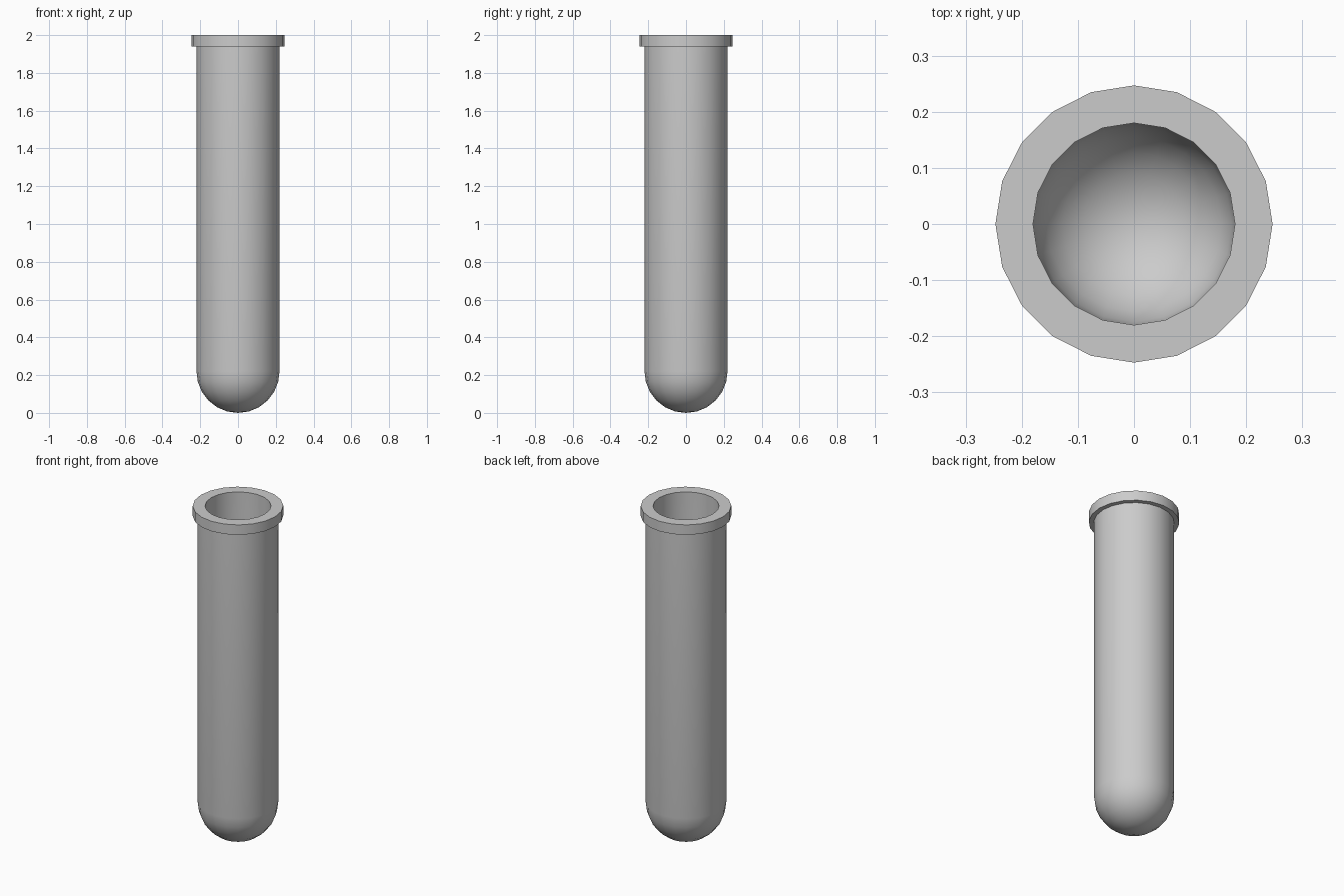
import bpy, bmesh, math

if "Cube" in bpy.data.objects:
    bpy.data.objects.remove(bpy.data.objects["Cube"])

SIDES = 20
R_OUT, R_IN, R_LIP = 0.22, 0.18, 0.247
TOP, LIP_BOTTOM, CENTRE_Z = 2.0, 1.94, 0.22
ARC_STEPS = 6


def bowl(radius):
    """Quarter-circle profile from the bottom pole up to the straight wall."""
    pts = []
    for i in range(ARC_STEPS + 1):
        a = math.pi / 2 * i / ARC_STEPS
        pts.append((radius * math.sin(a), CENTRE_Z - radius * math.cos(a)))
    return pts


def lathe(name, profile):
    """Revolve an (r, z) profile around the z axis."""
    bm = bmesh.new()
    verts = [bm.verts.new((r, 0, z)) for r, z in profile]
    edges = [bm.edges.new(pair) for pair in zip(verts, verts[1:])]
    bmesh.ops.spin(bm, geom=verts + edges, cent=(0, 0, 0), axis=(0, 0, 1),
                   angle=math.tau, steps=SIDES, use_duplicate=False)
    bmesh.ops.remove_doubles(bm, verts=bm.verts[:], dist=1e-4)
    bmesh.ops.recalc_face_normals(bm, faces=bm.faces[:])
    mesh = bpy.data.meshes.new(name)
    bm.to_mesh(mesh)
    bm.free()
    obj = bpy.data.objects.new(name, mesh)
    bpy.context.collection.objects.link(obj)
    bpy.context.view_layer.objects.active = obj
    obj.select_set(True)
    bpy.ops.object.shade_smooth_by_angle(angle=math.radians(40))
    return obj


# Round-bottomed glass wall with overhanging lip and hollow inside
outer = bowl(R_OUT) + [(R_OUT, LIP_BOTTOM)]
lip = [(R_LIP, LIP_BOTTOM), (R_LIP, TOP), (R_IN, TOP)]
inner = bowl(R_IN)[::-1]
lathe("test_tube", outer + lip + inner)
